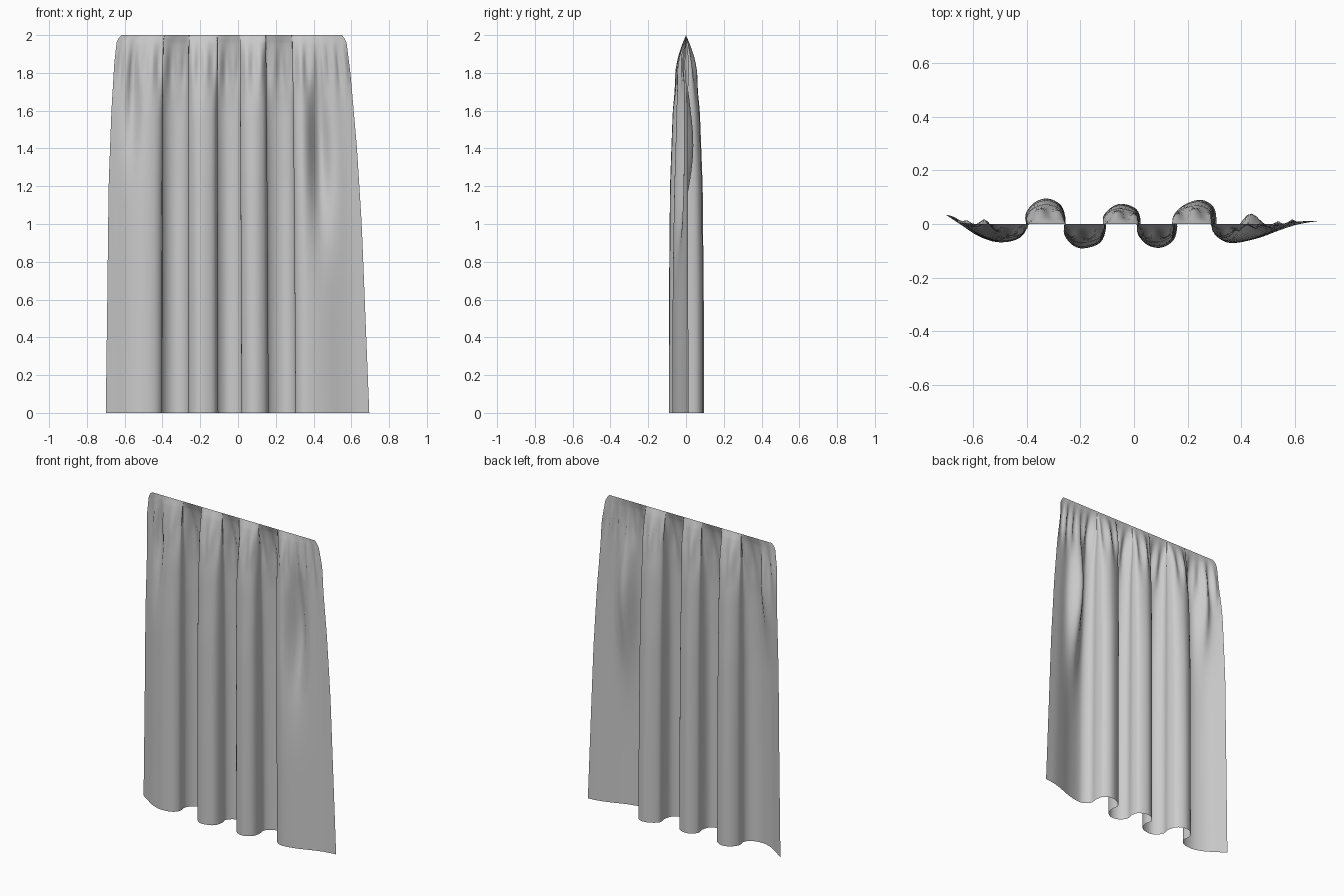
import bpy, bmesh, math
from mathutils import Vector

if "Cube" in bpy.data.objects:
    bpy.data.objects.remove(bpy.data.objects["Cube"])

# Hem outline seen from above
HEM = [(-.695, .033), (-.64, -.005), (-.58, -.045), (-.51, -.068), (-.44, -.058),
       (-.405, -.02), (-.408, .035), (-.375, .08), (-.325, .095), (-.275, .07),
       (-.257, .015), (-.262, -.04), (-.225, -.083), (-.18, -.09), (-.125, -.068),
       (-.105, -.015), (-.112, .03), (-.08, .065), (-.04, .075), (.01, .055),
       (.026, .01), (.02, -.04), (.055, -.08), (.105, -.088), (.15, -.06),
       (.164, -.01), (.16, .04), (.2, .076), (.255, .09), (.3, .065),
       (.312, .015), (.31, -.035), (.345, -.066), (.39, -.07), (.47, -.052),
       (.55, -.022), (.62, 0), (.695, .012)]

# Height tables: left edge, right edge, fold depth
LEFT = [(0, -.70), (.6, -.692), (1.2, -.685), (1.6, -.67), (1.85, -.655), (1.96, -.643), (1.985, -.632), (2, -.615)]
RIGHT = [(0, .695), (.5, .675), (1, .655), (1.4, .63), (1.8, .595), (1.96, .575), (1.985, .562), (2, .55)]
DEPTH = [(0, 1), (.6, .99), (1.2, .93), (1.6, .77), (1.8, .55), (1.9, .35), (1.96, .17), (2, 0)]


def lookup(table, z):
    for (a, u), (b, v) in zip(table, table[1:]):
        if z <= b:
            return u + (v - u) * (z - a) / (b - a)
    return table[-1][1]


def spline(pts, steps):
    p = [Vector(q) for q in pts]
    p = [2 * p[0] - p[1]] + p + [2 * p[-1] - p[-2]]
    out = []
    for i in range(1, len(p) - 2):
        a, b, c, d = p[i - 1:i + 3]
        for k in range(steps):
            t = k / steps
            out.append(.5 * (2 * b + (c - a) * t + (2 * a - 5 * b + 4 * c - d) * t * t
                             + (3 * b - a - 3 * c + d) * t ** 3))
    return out + [p[-2]]


def bell(v, centre, width):
    return math.exp(-((v - centre) / width) ** 2)


# Curtain cloth: hem outline gathered toward a straight top edge
hem = spline(HEM, 4)
levels = [2 * math.sin(math.pi / 2 * i / 32) for i in range(33)]
levels = sorted(set(levels + [1.96, 1.985]))
bm = bmesh.new()
rows = []
for z in levels:
    l, r, d = lookup(LEFT, z), lookup(RIGHT, z), lookup(DEPTH, z)
    mid = max(0, (z - 1) / 1) * .005
    row = []
    for q in hem:
        # only the outer panels are drawn in; the middle folds hang nearly straight
        s = (q.x + .695) / 1.39
        edge = l + (r - l) * s
        w = min(1, max(0, (abs(q.x) - .25) / .445)) ** 1.0
        x = q.x * .985 + (edge - q.x * .985) * max(w, .25)
        y = q.y * d
        # secondary folds under the heading
        y += .085 * bell(q.x, .46, .06) * bell(z, 1.4, .4) * min(1, d * 1.4)
        y += .05 * bell(q.x, -.57, .04) * bell(z, 1.7, .3) * min(1, d * 1.4)
        y += .012 * math.sin(q.x * 84) * bell(z, 1.86, .13) * min(1, d * 2)
        row.append(bm.verts.new((x, y, z)))
    rows.append(row)
for a, b in zip(rows, rows[1:]):
    for i in range(len(a) - 1):
        bm.faces.new((a[i], a[i + 1], b[i + 1], b[i]))

mesh = bpy.data.meshes.new("curtain")
bm.to_mesh(mesh)
bm.free()
curtain = bpy.data.objects.new("curtain", mesh)
bpy.context.collection.objects.link(curtain)
for f in mesh.polygons:
    f.use_smooth = True
